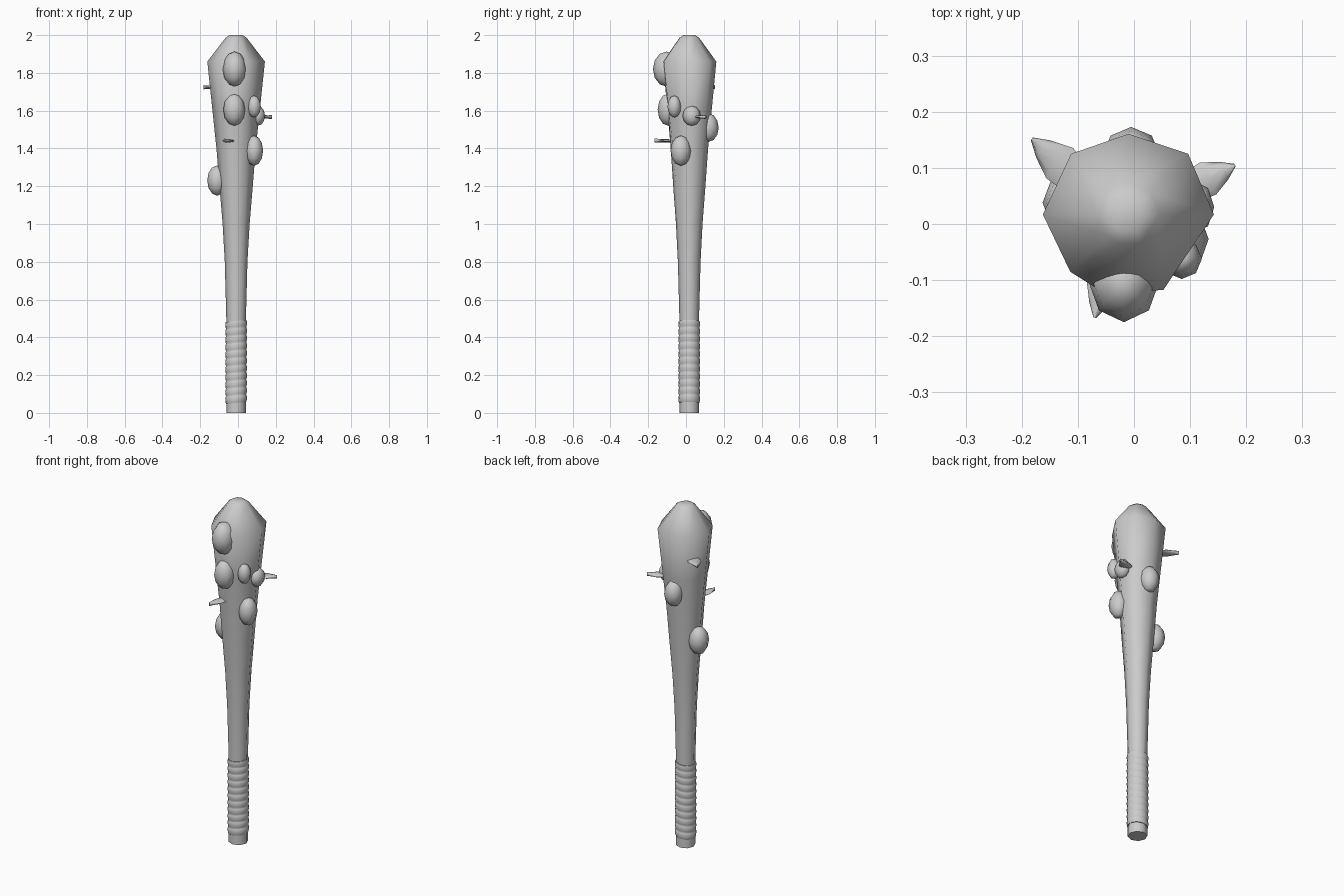
import bpy, bmesh, math
from mathutils import Vector, Matrix

cube = bpy.data.objects.get("Cube")
if cube:
    bpy.data.objects.remove(cube, do_unlink=True)

grey = bpy.data.materials.new("plain_grey")
grey.use_nodes = True
grey.diffuse_color = (0.6, 0.6, 0.6, 1)
grey.node_tree.nodes["Principled BSDF"].inputs["Base Color"].default_value = (0.6, 0.6, 0.6, 1)


def finish(bm, name, angle=60):
    bmesh.ops.recalc_face_normals(bm, faces=bm.faces)
    mesh = bpy.data.meshes.new(name)
    bm.to_mesh(mesh)
    bm.free()
    mesh.materials.append(grey)
    ob = bpy.data.objects.new(name, mesh)
    bpy.context.collection.objects.link(ob)
    bpy.ops.object.select_all(action='DESELECT')
    ob.select_set(True)
    bpy.context.view_layer.objects.active = ob
    bpy.ops.object.shade_smooth_by_angle(angle=math.radians(angle))
    return ob


def skin(rings, name, angle=60):
    """Bridge a list of equal-length point rings and cap both ends."""
    bm = bmesh.new()
    loops = [[bm.verts.new(p) for p in ring] for ring in rings]
    n = len(loops[0])
    for a, b in zip(loops, loops[1:]):
        for i in range(n):
            j = (i + 1) % n
            bm.faces.new((a[i], a[j], b[j], b[i]))
    bm.faces.new(loops[0])
    bm.faces.new(loops[-1])
    return finish(bm, name, angle)


# Club shaft: eight-sided, round at the grip and irregular at the head
AXIS = Vector((-0.01, 0.017, 0))
profile = [(0, .052), (.5, .052), (.8, .06), (1, .071), (1.2, .087), (1.4, .102),
           (1.6, .122), (1.86, .148), (1.985, .055), (2, .033)]
head = [(1.03, 0), (.72, .73), (0, .97), (-.69, .73),
        (-1.03, 0), (-.70, -.69), (-.30, -.94), (.42, -.91)]


def shaft_ring(z, r):
    blend = min(1, max(0, (z - .8) / .9))
    ring = []
    for i, h in enumerate(head):
        a = i * math.tau / 8
        p = Vector((math.cos(a), math.sin(a))).lerp(Vector(h), blend) * r
        ring.append(AXIS + Vector((p.x, p.y, z)))
    return ring


skin([shaft_ring(z, r) for z, r in profile], "club_shaft")

# Grip wrap: stacked rounded bands, leaning a little
BANDS, LOW, HIGH = 11, .052, .488
step = (HIGH - LOW) / BANDS
wrap = []
for k in range(BANDS):
    for t, r in ((.04, .0535), (.25, .0565), (.7, .0575), (.96, .055)):
        z = LOW + (k + t) * step
        wrap.append([AXIS + Vector((r * math.cos(a), r * math.sin(a), z + .1 * r * math.cos(a)))
                     for a in (i * math.tau / 16 for i in range(16))])
skin(wrap, "grip_wrap", 50)


# Knobs: faceted lumps bulging from the head, given as centre and half sizes
def knob(name, centre, size):
    bm = bmesh.new()
    bmesh.ops.create_uvsphere(bm, u_segments=8, v_segments=6, radius=1)
    bmesh.ops.transform(bm, verts=bm.verts,
                        matrix=Matrix.Translation(centre) @ Matrix.Diagonal((*size, 1)))
    finish(bm, name)


knob("upper_front_knob", (-.018, -.103, 1.82), (.063, .072, .093))
knob("middle_front_knob", (-.02, -.095, 1.605), (.058, .055, .085))
knob("small_side_knob", (.085, -.062, 1.622), (.036, .036, .058))
knob("lower_side_knob", (.085, -.027, 1.388), (.048, .055, .08))
knob("thorn_side_knob", (.105, .03, 1.573), (.038, .048, .053))
knob("back_knob", (-.005, .12, 1.51), (.052, .053, .075))
knob("low_left_knob", (-.11, .038, 1.23), (.053, .058, .08))


# Thorns: flat blades from base to tip
def thorn(name, base, tip, width):
    base, tip = Vector(base), Vector(tip)
    side = (tip - base).cross(Vector((0, 0, 1))).normalized()
    rings = []
    for t, w, h in ((0, .9, .008), (.4, 1, .009), (.75, .55, .009), (1, .08, .011)):
        c = base.lerp(tip, t)
        rings.append([c + side * (math.cos(a) * w * width) + Vector((0, 0, math.sin(a) * h))
                      for a in (i * math.tau / 8 for i in range(8))])
    skin(rings, name)


thorn("left_thorn", (-.1, .08, 1.722), (-.182, .152, 1.724), .036)
thorn("right_thorn", (.1, .065, 1.568), (.18, .105, 1.566), .032)
thorn("front_thorn", (-.045, -.075, 1.44), (-.07, -.167, 1.442), .03)
